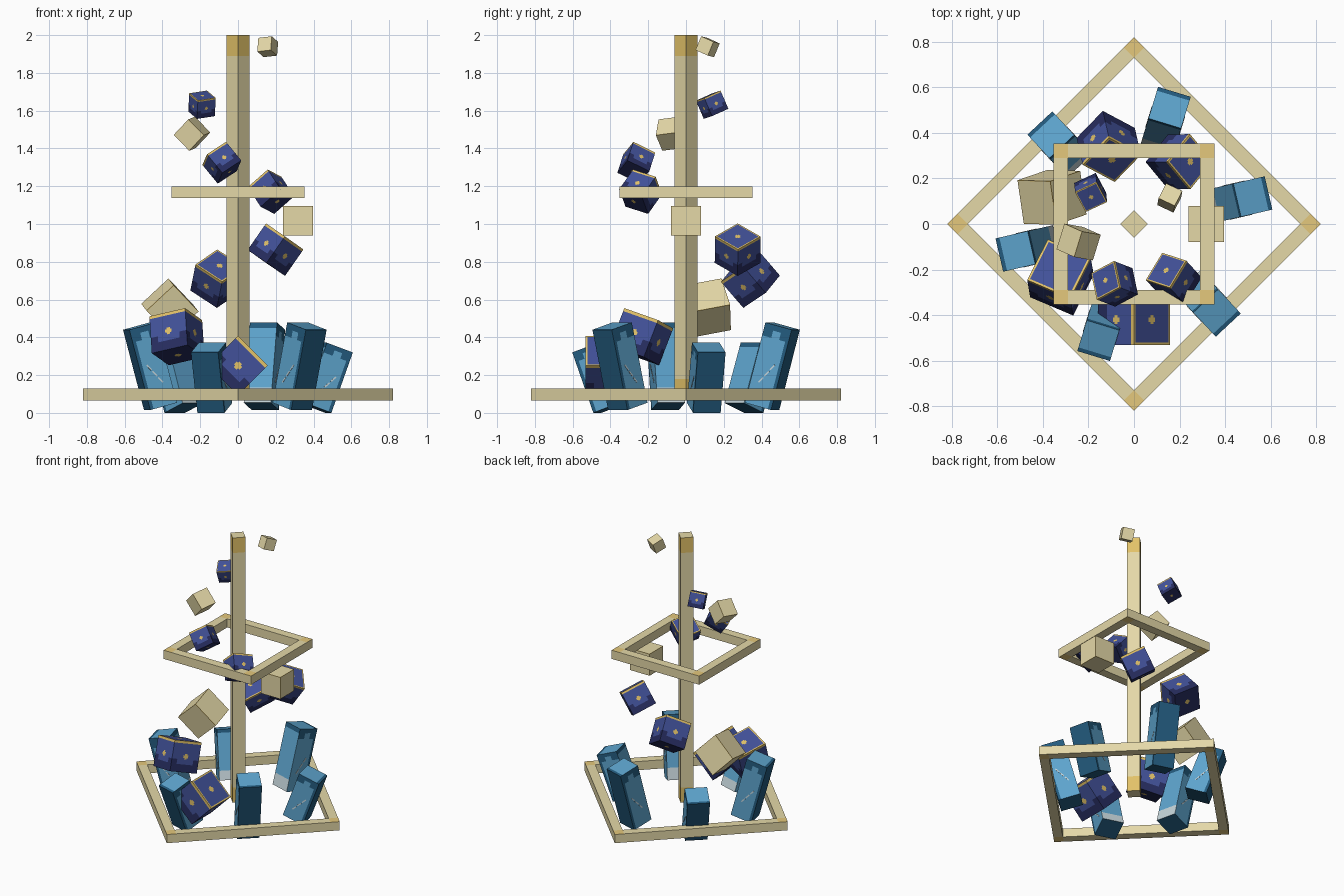
import bpy, bmesh
from math import radians, cos, sin
from mathutils import Vector, Euler

old = bpy.data.objects.get("Cube")
if old:
    bpy.data.objects.remove(old, do_unlink=True)


def material(name, rgb):
    m = bpy.data.materials.new(name)
    m.use_nodes = True
    m.diffuse_color = (*rgb, 1)
    m.node_tree.nodes["Principled BSDF"].inputs["Base Color"].default_value = (*rgb, 1)
    return m


CREAM = material("cream", (0.78, 0.69, 0.39))
GOLD = material("gold", (0.76, 0.54, 0.14))
PALE_GOLD = material("pale gold", (0.78, 0.58, 0.20))
NAVY = material("navy", (0.054, 0.083, 0.32))
DARK_NAVY = material("dark navy", (0.02, 0.026, 0.115))
SKY = material("sky blue", (0.11, 0.37, 0.61))
DEEP = material("deep blue", (0.017, 0.105, 0.21))
PALE = material("pale blue", (0.55, 0.65, 0.69))


def block(name, size, loc, rot=(0, 0, 0), mats=(CREAM,), cuts=(), rule=None):
    """Box cut along unit-space planes, then coloured by a rule on face centre and normal."""
    bm = bmesh.new()
    bmesh.ops.create_cube(bm, size=1)
    for axis, values in enumerate(cuts):
        normal = Vector([float(a == axis) for a in range(3)])
        for v in values:
            bmesh.ops.bisect_plane(bm, geom=bm.verts[:] + bm.edges[:] + bm.faces[:],
                                   plane_co=normal * v, plane_no=normal)
    bm.normal_update()
    if rule:
        for f in bm.faces:
            f.material_index = rule(f.calc_center_median(), f.normal)
    bmesh.ops.scale(bm, vec=Vector(size), verts=bm.verts)
    mesh = bpy.data.meshes.new(name)
    bm.to_mesh(mesh)
    bm.free()
    for m in mats:
        mesh.materials.append(m)
    ob = bpy.data.objects.new(name, mesh)
    ob.location = loc
    ob.rotation_euler = [radians(a) for a in rot]
    bpy.context.collection.objects.link(ob)
    return ob


# Central post with gold bands at both ends and plain end caps
block("post", (0.086, 0.086, 1.93), (0, 0, 1.035), (0, 0, 45), (CREAM, GOLD),
      ((), (), (-0.443, 0.443)), lambda c, n: int(abs(c.z) > 0.443 and abs(n.z) < 0.5))


# Square frames: four bars joined by corners with a gilded top and bottom
def frame(name, half, z, yaw, w=0.063):
    for k in range(4):
        turn = Euler((0, 0, radians(yaw + 90 * k)))
        mid = half - w / 2
        for part, size, p in (("bar", (w, 2 * half - 2 * w, w), (mid, 0, 0)),
                              ("corner", (w, w, w), (mid, mid, 0))):
            loc = Vector(p)
            loc.rotate(turn)
            block(f"{name}_{part}_{k + 1}", size, loc + Vector((0, 0, z)),
                  (0, 0, yaw + 90 * k), (CREAM, PALE_GOLD), (),
                  lambda c, n: int(part == "corner" and abs(n.z) > 0.5))


frame("base_frame", 0.58, 0.097, 45)
frame("upper_frame", 0.353, 1.168, 0)


# Ring of leaning blue pillars, short and tall in turn
def pillar_colour(c, n):
    if n.x > 0.5 or n.z < -0.5:
        return 1
    if n.z > 0.5:
        return int(c.x > 0.38)
    if n.x < -0.5:
        return 2 if c.z < -0.31 else int(c.z > 0.43)
    return int(c.x > 0.38 or c.z > 0.43 or (c.z > 0.34 and abs(c.x) > 0.15))


for k in range(6):
    tall = k % 2
    height = 0.44 if tall else 0.34
    a = 13 + 60 * k
    pillar = block(f"pillar_{k + 1}", (0.15, 0.15, height),
                   (0.478 * cos(radians(a)), 0.478 * sin(radians(a)), 0.247 if tall else 0.186),
                   (0, 15 if tall else 20, a), (SKY, DEEP, PALE),
                   ((-0.15, 0.15, 0.38), (), (-0.31, 0.34, 0.43)), pillar_colour)
    # Thin slanted scratches on both flanks
    for side in (-1, 1):
        for step in range(3):
            scratch = block(f"scratch_{k + 1}_{step + 1}", (0.008, 0.003, 0.035),
                            (-0.02 + 0.022 * step, 0.0755 * side, -0.08 + 0.04 * step),
                            (0, 30, 0), (PALE,))
            scratch.parent = pillar


# Spiral of floating cubes: gold-trimmed navy ones and gold-edged cream ones
def trim_colour(c, n):
    lo, hi = sorted(abs(v) for v, d in zip(c, n) if abs(d) < 0.5)
    if hi < 0.09 and lo < 0.045:
        return 1
    if n.z > 0.5:
        return int(hi > 0.455)
    if n.z < -0.5:
        return 2
    if c.z > 0.42:
        return 1
    across = max(abs(v) for v, d in zip(c.xy, n.xy) if abs(d) < 0.5)
    return 2 if c.z < -0.25 or (c.z < -0.09 and across > 0.3) else 0


def edge_colour(c, n):
    return int(max(abs(v) for v, d in zip(c, n) if abs(d) < 0.5) > 0.485)


TURNS = {0: (0, 45, 0), 1: (-18, -12, -23), 2: (15, 45, 19), 3: (30, 30, -28),
         4: (26, 24, 51), 5: (0, 0, 0), 6: (-20, -40, -18), 7: (-30, -30, 28),
         8: (10, 45, -10), 9: (22, -8, 25), 11: (-22, -6, -25)}
PLAIN = (2, 5, 8, 11)
CROSS = (-0.09, -0.045, 0.045, 0.09)
RIM = (-0.455, -0.3, 0.3, 0.455)
EDGE = (-0.485, 0.485)

for i, rot in TURNS.items():
    a = radians(270 - 54 * i)
    r = 0.42 - 0.0205 * i
    s = 0.223 - 0.0131 * i
    loc = (r * cos(a), r * sin(a), 0.25 + 0.1535 * i)
    if i in PLAIN:
        block(f"cream_cube_{i + 1}", (s, s, s), loc, rot, (CREAM, GOLD),
              (EDGE, EDGE, EDGE), edge_colour)
    else:
        block(f"navy_cube_{i + 1}", (s, s, s), loc, rot, (NAVY, GOLD, DARK_NAVY),
              (CROSS + RIM, CROSS + RIM, CROSS + (-0.25, 0.42)), trim_colour)
